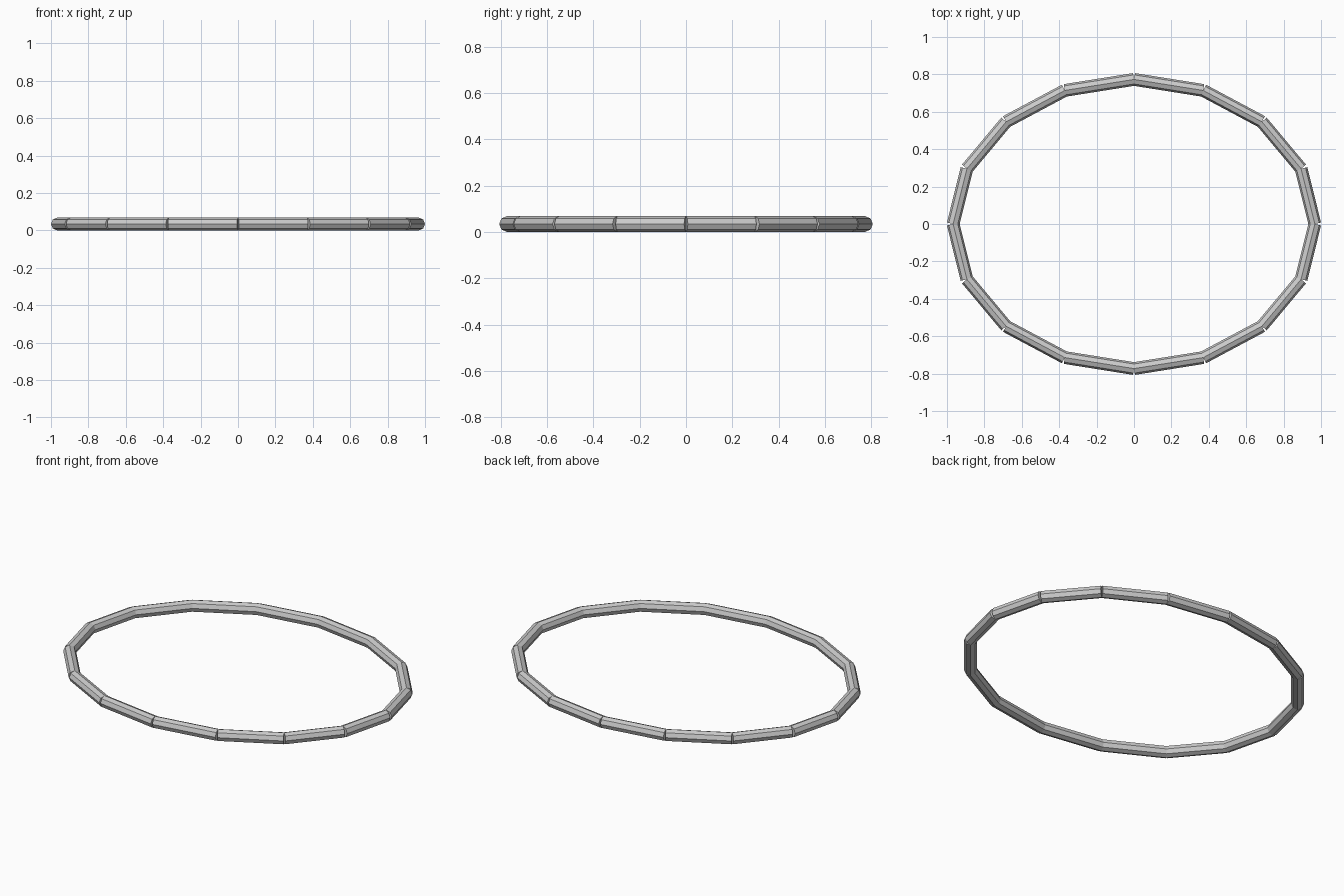
import bpy
import math
from mathutils import Vector

if "Cube" in bpy.data.objects:
    bpy.data.objects.remove(bpy.data.objects["Cube"])

SEGMENTS = 16
A, B = 0.967, 0.773      # half axes of the oval centre line
R = 0.034                # tube radius


def oval_point(i):
    t = 2 * math.pi * i / SEGMENTS
    return Vector((A * math.cos(t), B * math.sin(t), R))


# Oval hoop: straight eight-sided rods, end to end, leaving open notches outside
for i in range(SEGMENTS):
    p, q = oval_point(i), oval_point(i + 1)
    d = q - p
    bpy.ops.mesh.primitive_cylinder_add(vertices=8, radius=R, depth=d.length,
                                        location=(p + q) / 2)
    rod = bpy.context.object
    rod.name = f"hoop_rod_{i + 1:02d}"
    rod.rotation_euler = d.to_track_quat('Z', 'Y').to_euler()
